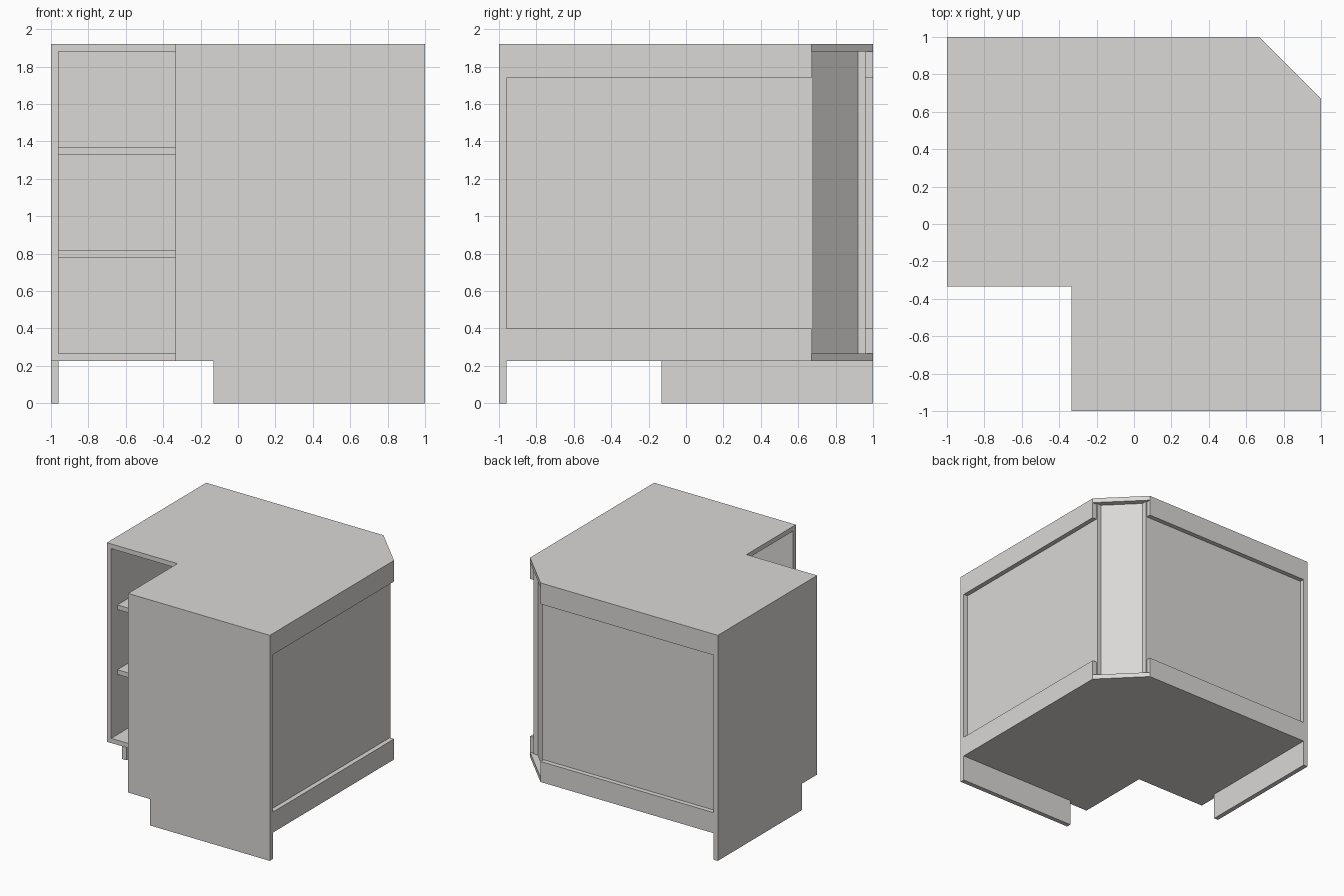
import bpy
import bmesh

cube = bpy.data.objects.get("Cube")
if cube:
    bpy.data.objects.remove(cube, do_unlink=True)

# Single painted finish
paint = bpy.data.materials.new("light_warm_grey")
paint.use_nodes = True
GREY = (0.70, 0.69, 0.672, 1.0)
paint.diffuse_color = GREY
paint.node_tree.nodes["Principled BSDF"].inputs["Base Color"].default_value = GREY

T = 0.04                          # board thickness
BASE, TOP = 0.225, 1.92           # carcass bottom and worktop height
INNER = -0.335                    # inner corner of the L plan
CUT = 0.67                        # start of the chamfered corner
FLOOR, CEIL = BASE + T, TOP - T   # inside of the carcass


def prism(name, outline, offset):
    """Extrude a flat outline of 3D points along an offset."""
    bm = bmesh.new()
    face = bm.faces.new([bm.verts.new(p) for p in outline])
    moved = bmesh.ops.extrude_face_region(bm, geom=[face])["geom"]
    bmesh.ops.translate(bm, vec=offset,
                        verts=[v for v in moved if isinstance(v, bmesh.types.BMVert)])
    bmesh.ops.recalc_face_normals(bm, faces=bm.faces)
    mesh = bpy.data.meshes.new(name)
    bm.to_mesh(mesh)
    bm.free()
    mesh.materials.append(paint)
    obj = bpy.data.objects.new(name, mesh)
    bpy.context.collection.objects.link(obj)
    return obj


def slab(name, plan, z0, z1):
    return prism(name, [(x, y, z0) for x, y in plan], (0, 0, z1 - z0))


def corner_plan(end, inner, back, cut):
    """L plan, symmetric about the diagonal, with a chamfered back corner."""
    half = [(end, inner), (end, back), (cut, back)]
    return half + [(y, x) for x, y in reversed(half)] + [(inner, inner)]


def pair(name, plan, z0, z1):
    """One board on the back run and its reflection on the side run."""
    slab("back_" + name, plan, z0, z1)
    slab("side_" + name, [(y, x) for x, y in plan], z0, z1)


def rect(x0, x1, y0, y1):
    return [(x0, y0), (x1, y0), (x1, y1), (x0, y1)]


# Worktop and carcass floor
slab("worktop", corner_plan(-1, INNER, 1, CUT), CEIL, TOP)
slab("carcass_floor", corner_plan(-1 + T, INNER, 1, CUT), BASE, FLOOR)

# End panels with a toe recess cut from the open edge
profile = [(INNER, BASE), (-0.13, BASE), (-0.13, 0), (1, 0), (1, CEIL), (INNER, CEIL)]
prism("right_end_panel", [(-1, u, z) for u, z in profile], (T, 0, 0))
prism("front_end_panel", [(u, -1, z) for u, z in profile], (0, T, 0))

# Recessed backs and the rails above and below them
pair("panel", rect(-1 + T, 0.68, 1 - 2 * T, 1 - T), FLOOR, CEIL)
pair("top_rail", rect(-1 + T, CUT, 1 - T, 1), 1.74, CEIL)
pair("bottom_rail", rect(-1 + T, CUT, 1 - T, 1), FLOOR, 0.40)

# Diagonal corner panel set behind the chamfer
slab("diagonal_panel", [(0.92, 0.68), (0.68, 0.92), (0.65, 0.89), (0.89, 0.65)], FLOOR, CEIL)

# Two evenly spaced shelves, set back from the opening
gap = (CEIL - FLOOR - 2 * T) / 3
for i in (1, 2):
    z = FLOOR + i * gap + (i - 1) * T
    slab(f"shelf_{i}", corner_plan(-1 + T, -0.25, 1 - 2 * T, 0.63), z, z + T)
